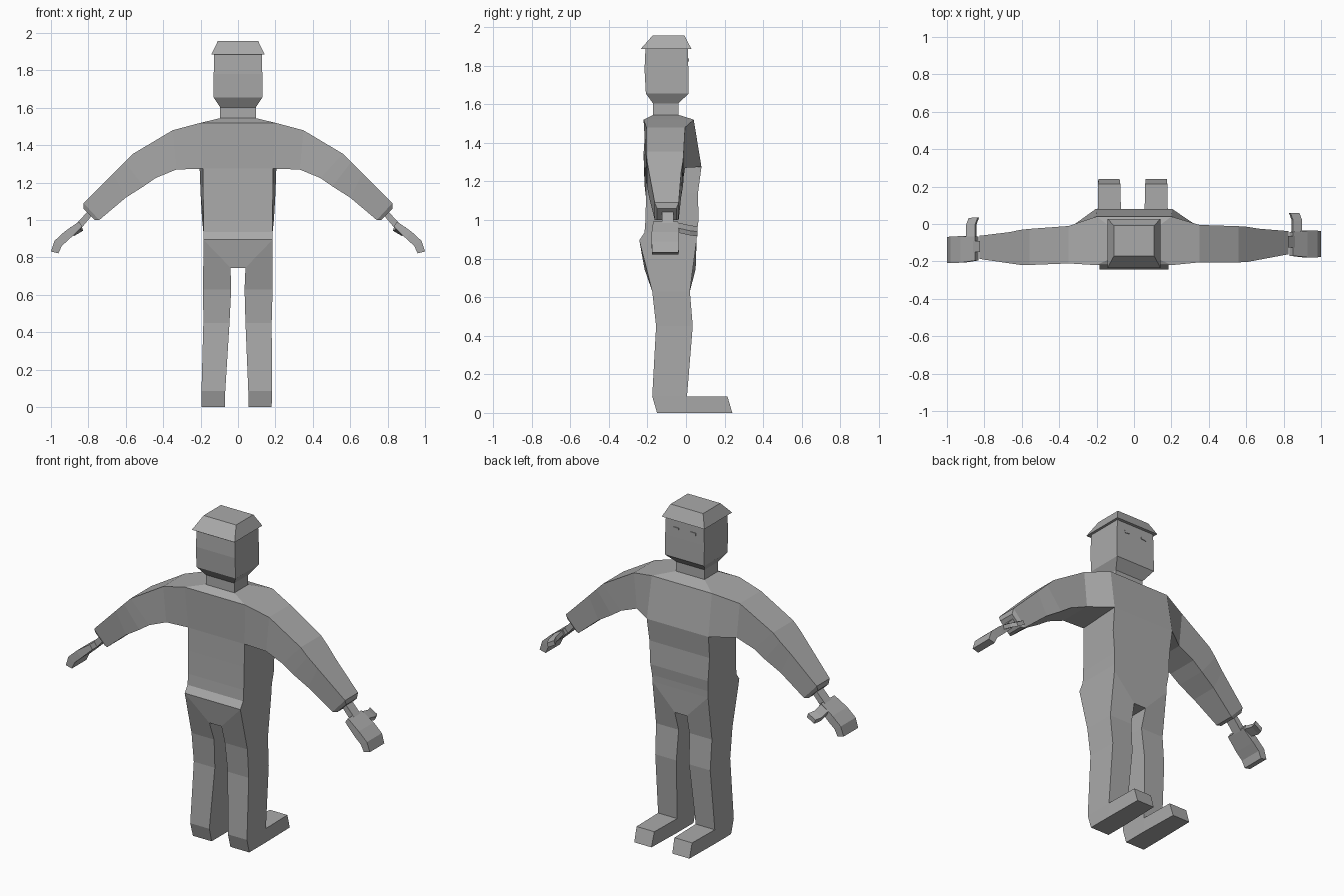
import bpy, bmesh

grey = bpy.data.materials.new("plain_grey")
grey.diffuse_color = (0.4, 0.4, 0.4, 1)


def loft(bm, rings, skip=(), start=False, end=False):
    """Join four-cornered rings; skip holds (segment, side) pairs left open."""
    vs = [[bm.verts.new(p) for p in r] for r in rings]
    for i in range(len(vs) - 1):
        for j in range(4):
            if (i, j) not in skip:
                k = (j + 1) % 4
                bm.faces.new((vs[i][j], vs[i][k], vs[i + 1][k], vs[i + 1][j]))
    if start:
        bm.faces.new(vs[0][::-1])
    if end:
        bm.faces.new(vs[-1])


def finish(name, bm):
    bmesh.ops.remove_doubles(bm, verts=bm.verts, dist=0.0005)
    bmesh.ops.recalc_face_normals(bm, faces=bm.faces)
    mesh = bpy.data.meshes.new(name)
    bm.to_mesh(mesh)
    bm.free()
    mesh.materials.append(grey)
    ob = bpy.data.objects.new(name, mesh)
    bpy.context.collection.objects.link(ob)


def level(z, xb, xf, y0, y1):
    """Horizontal ring: half width at back and front, back and front y."""
    return [(-xb, y0, z), (xb, y0, z), (xf, y1, z), (-xf, y1, z)]


def section(xt, zt, xb, zb, y0, y1):
    """Ring across a limb: upper point, lower point, back and front y."""
    return [(xt, y0, zt), (xt, y1, zt), (xb, y1, zb), (xb, y0, zb)]


def sided(rings, s):
    """Mirror to the left side, with the slightly different pose there."""
    if s > 0:
        return rings
    out = []
    for r in rings:
        out.append([(-x - 0.015 * max(0, 0.7 - z) / 0.7,
                     y - 0.04 * max(0, x - 0.205), z) for x, y, z in r])
    return out


# Torso, open at the shoulders, hips and neck
body = bmesh.new()
loft(body, [
    level(1.545, .095, .095, -.17, -.04),
    level(1.52, .2, .2, -.22, .04),
    level(1.275, .188, .205, -.205, .08),
    level(1.14, .186, .2, -.207, .062),
    level(1.0, .185, .192, -.21, .065),
    level(.935, .185, .185, -.215, .057),
    level(.895, .185, .185, -.242, .055),
    level(.745, .04, .04, -.215, .05),
], skip={(1, 1), (1, 3), (6, 1), (6, 3)}, end=True)

for s in (1, -1):
    # Sleeve
    loft(body, sided([
        [(.2, -.22, 1.52), (.2, .04, 1.52), (.205, .08, 1.275), (.188, -.205, 1.275)],
        section(.35, 1.48, .33, 1.27, -.205, -.005),
        section(.56, 1.355, .44, 1.225, -.205, -.012),
        section(.605, 1.31, .505, 1.18, -.203, -.015),
        section(.665, 1.25, .6, 1.12, -.192, -.025),
        section(.825, 1.09, .742, 1.0, -.162, -.038),
        section(.825, 1.06, .765, 1.0, -.15, -.05),
    ], s), end=True)
    # Leg, open at the front where the foot joins
    loft(body, sided([
        [(.04, -.215, .745), (.185, -.242, .895), (.185, .055, .895), (.04, .05, .745)],
        [(.035, -.175, .63), (.185, -.175, .63), (.185, .02, .63), (.035, .02, .63)],
        [(.04, -.155, .45), (.18, -.155, .45), (.18, .035, .45), (.04, .035, .45)],
        [(.055, -.175, .085), (.182, -.175, .085), (.182, .005, .085), (.055, .005, .085)],
        [(.055, -.15, 0), (.18, -.15, 0), (.18, .0, 0), (.055, .0, 0)],
    ], s), skip={(3, 2)}, end=True)
    # Foot
    loft(body, sided([
        [(.055, .005, .085), (.182, .005, .085), (.18, .0, 0), (.055, .0, 0)],
        [(.06, .215, .085), (.178, .215, .085), (.176, .24, 0), (.062, .24, 0)],
    ], s), end=True)
finish("body", body)

# Neck and head
head = bmesh.new()
loft(head, [
    level(1.545, .095, .095, -.17, -.04),
    level(1.603, .095, .095, -.17, -.04),
    level(1.655, .13, .13, -.208, .013),
    level(1.78, .13, .13, -.215, .012),
    level(1.888, .127, .127, -.21, .01),
])
finish("head", head)

# Flat cap
cap = bmesh.new()
loft(cap, [level(1.886, .142, .142, -.235, .028),
           level(1.957, .108, .108, -.172, -.008)], start=True, end=True)
finish("cap", cap)

for s, side in ((1, "right"), (-1, "left")):
    # Narrow eye plate
    eye = bmesh.new()
    loft(eye, sided([section(.04, 1.838, .04, 1.826, .005, .015),
                     section(.075, 1.838, .075, 1.822, .005, .015)], s),
         start=True, end=True)
    finish(side + "_eye", eye)

    # Wrist, curled palm and thumb
    hand = bmesh.new()
    loft(hand, sided([section(.8, 1.05, .78, 1.025, -.125, -.065),
                      section(.86, .985, .835, .96, -.125, -.065)], s),
         start=True, end=True)
    loft(hand, sided([
        section(.85, .992, .832, .965, -.17, -.042),
        section(.928, .938, .9, .9, -.178, -.036),
        section(.982, .888, .942, .862, -.178, -.036),
        section(1.0, .832, .96, .822, -.176, -.038),
    ], s), start=True, end=True)
    loft(hand, sided([
        [(x + dx, y, z + dz) for dx, dz in
         ((-.024, .022), (.024, -.006), (.016, -.03), (-.032, -.002))]
        for x, y, z in ((.875, -.045, .965), (.875, .02, .95), (.86, .06, .945))
    ], s), start=True, end=True)
    finish(side + "_hand", hand)
